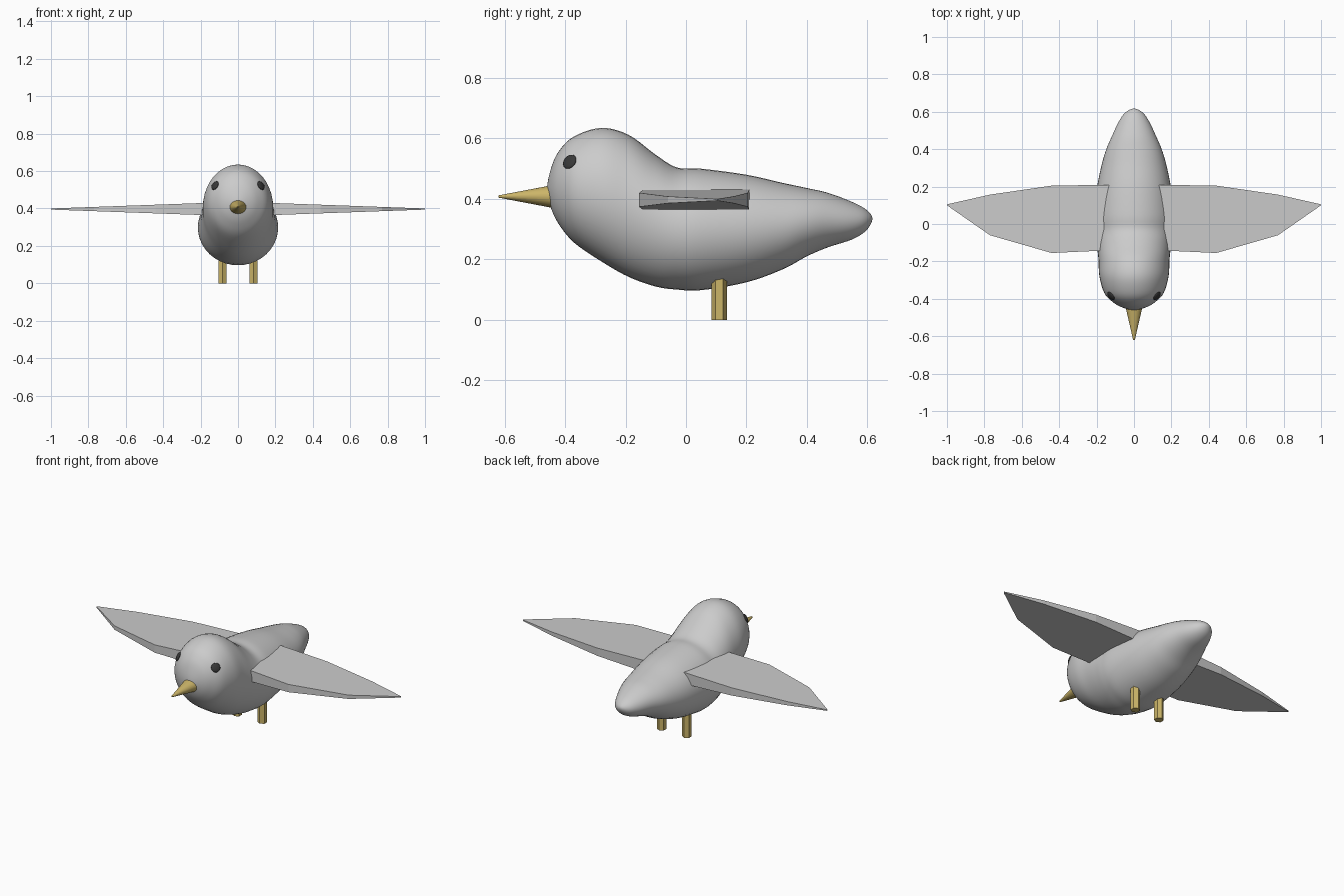
import bpy, bmesh, math
from mathutils import Vector

cube = bpy.data.objects.get("Cube")
if cube:
    bpy.data.objects.remove(cube, do_unlink=True)


def material(name, r, g, b):
    mat = bpy.data.materials.new(name)
    mat.use_nodes = True
    mat.diffuse_color = (r, g, b, 1)
    bsdf = next(n for n in mat.node_tree.nodes if n.type == 'BSDF_PRINCIPLED')
    bsdf.inputs["Base Color"].default_value = (r, g, b, 1)
    return mat


grey = material("plumage_grey", 0.6, 0.6, 0.6)
gold = material("beak_gold", 0.6, 0.46, 0.14)
black = material("eye_black", 0.04, 0.04, 0.04)


def add_object(name, bm, mat, smooth=None):
    bmesh.ops.recalc_face_normals(bm, faces=bm.faces)
    mesh = bpy.data.meshes.new(name)
    bm.to_mesh(mesh)
    bm.free()
    mesh.materials.append(mat)
    obj = bpy.data.objects.new(name, mesh)
    bpy.context.collection.objects.link(obj)
    if smooth:
        bpy.ops.object.select_all(action='DESELECT')
        obj.select_set(True)
        bpy.context.view_layer.objects.active = obj
        bpy.ops.object.shade_smooth_by_angle(angle=math.radians(smooth))
    return obj


def catmull(a, b, c, d, t):
    return (2 * b + (c - a) * t + (2 * a - 5 * b + 4 * c - d) * t ** 2
            + (3 * b - a - 3 * c + d) * t ** 3) / 2


# Body: elliptical sections (y, centre z, half height, half width), beak to tail
sections = [
    (-.46, .43, 0, 0), (-.447, .435, .065, .06), (-.42, .437, .122, .11),
    (-.37, .431, .176, .158), (-.28, .414, .221, .185), (-.19, .377, .235, .19),
    (-.1, .328, .218, .2), (-.03, .302, .202, .21), (.05, .299, .201, .214),
    (.2, .302, .178, .197), (.32, .31, .143, .172), (.4, .323, .113, .148),
    (.47, .33, .09, .118), (.55, .328, .062, .08), (.597, .33, .034, .045),
    (.617, .335, 0, 0)]


def mirrored(section):
    y, z, h, w = section
    return Vector((y, z, -h, -w))


points = [mirrored(sections[1])] + [Vector(s) for s in sections] + [mirrored(sections[-2])]
steps, sides = 5, 40
rings = [catmull(*points[i:i + 4], k / steps)
         for i in range(len(points) - 3) for k in range(steps)][1:]

bm = bmesh.new()
loops = []
for y, z, h, w in rings:
    angles = [math.tau * k / sides for k in range(sides)]
    loops.append([bm.verts.new((w * math.cos(a), y, z + h * math.sin(a))) for a in angles])
for a, b in zip(loops, loops[1:]):
    for k in range(sides):
        n = (k + 1) % sides
        bm.faces.new((a[k], a[n], b[n], b[k]))
for loop, end in ((loops[0], sections[0]), (loops[-1], sections[-1])):
    tip = bm.verts.new((0, end[0], end[1]))
    for k in range(sides):
        bm.faces.new((loop[k], loop[(k + 1) % sides], tip))
add_object("body", bm, grey, 80)

# Wings: flat slabs thinning to the tip; (x, leading y, trailing y)
spans = [(.12, -.14, .21), (.44, -.155, .205), (.77, -.06, .157), (1, .1, .105)]
for side, s in (("left", 1), ("right", -1)):
    bm = bmesh.new()
    frames = []
    for x, front, back in spans:
        t = .003 + .036 * (1 - x)
        z = .397
        frames.append([bm.verts.new((s * x, y, z + dz))
                       for y, dz in ((front, -t), (back, -t), (back, t), (front, t))])
    for a, b in zip(frames, frames[1:]):
        for k in range(4):
            n = (k + 1) % 4
            bm.faces.new((a[k], a[n], b[n], b[k]))
    bm.faces.new(frames[0])
    bm.faces.new(frames[-1])
    add_object(side + "_wing", bm, grey)

    # Legs: six-sided posts
    bm = bmesh.new()
    bmesh.ops.create_cone(bm, cap_ends=True, segments=6, radius1=.026, radius2=.026, depth=.16)
    leg = add_object(side + "_leg", bm, gold)
    leg.location = (s * .083, .11, .08)

    # Eyes: flattened beads lying on the head
    bm = bmesh.new()
    bmesh.ops.create_uvsphere(bm, u_segments=16, v_segments=8, radius=.026)
    eye = add_object(side + "_eye", bm, black, 60)
    eye.scale.z = .35
    eye.location = (s * .123, -.385, .523)
    eye.rotation_euler = Vector((s * .7, -.55, .45)).to_track_quat('Z', 'Y').to_euler()

# Beak: a cone, slightly wider than tall
bm = bmesh.new()
bmesh.ops.create_cone(bm, cap_ends=True, segments=24, radius1=.04, radius2=.004, depth=.18)
beak = add_object("beak", bm, gold, 40)
beak.scale = (1.15, .95, 1)
beak.rotation_euler.x = math.pi / 2
beak.location = (0, -.53, .408)
